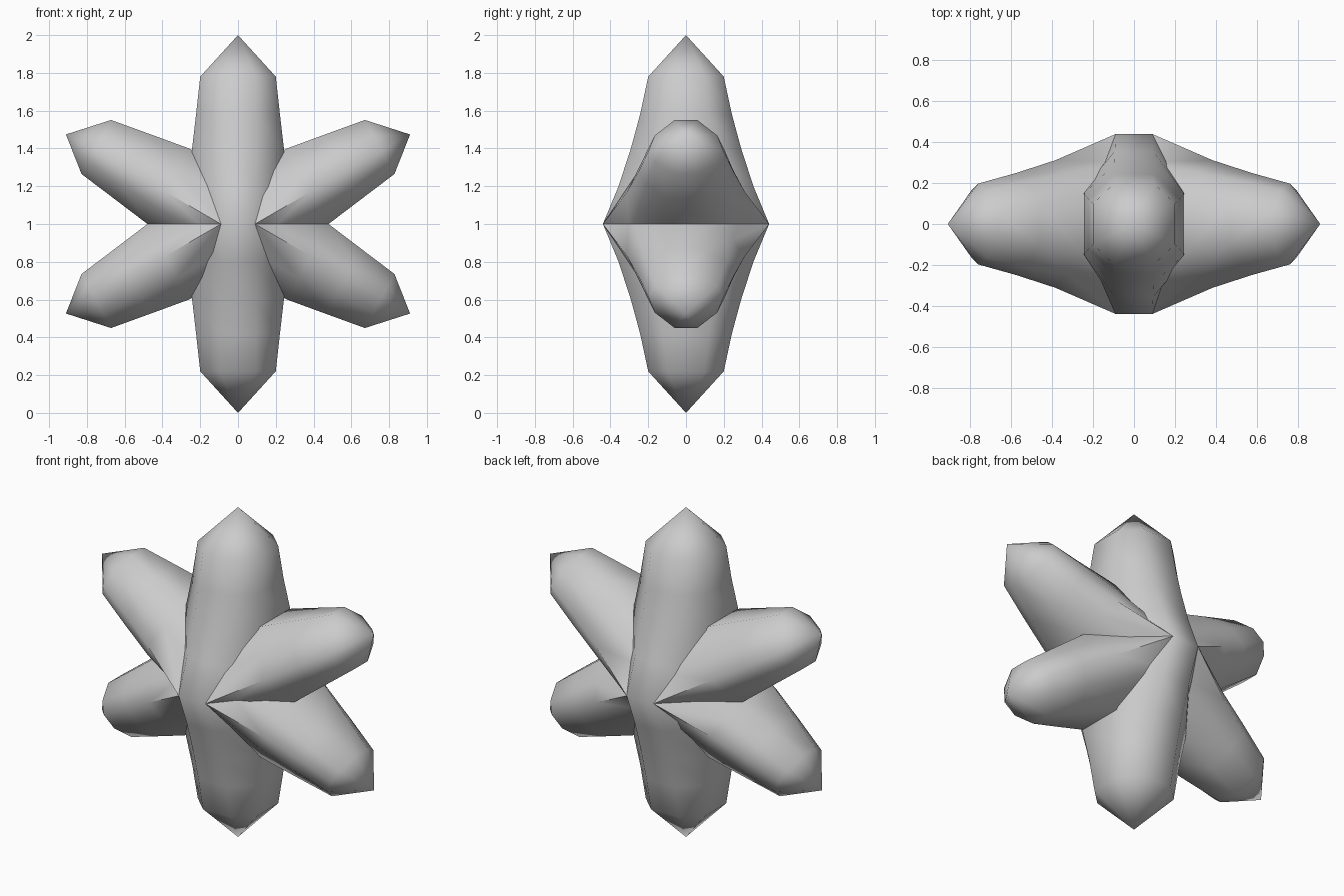
import bpy, bmesh, math
from mathutils import Vector

if "Cube" in bpy.data.objects:
    bpy.data.objects.remove(bpy.data.objects["Cube"])

grey = bpy.data.materials.new("plain grey")
grey.diffuse_color = (0.6, 0.6, 0.6, 1)
grey.use_nodes = True
grey.node_tree.nodes["Principled BSDF"].inputs["Base Color"].default_value = grey.diffuse_color


def loft(name, rings, tip_end, tip_start=None):
    """Skin equal-sized rings, closing ends with a point or a cap."""
    bm = bmesh.new()
    vr = [[bm.verts.new(p) for p in r] for r in rings]
    n = len(vr[0])
    for a, b in zip(vr, vr[1:]):
        for i in range(n):
            j = (i + 1) % n
            bm.faces.new((a[i], a[j], b[j], b[i]))

    def point(ring, p):
        t = bm.verts.new(p)
        for i in range(n):
            bm.faces.new((ring[i], ring[(i + 1) % n], t))
    point(vr[-1], tip_end)
    if tip_start:
        point(vr[0], tip_start)
    else:
        bm.faces.new(vr[0])
    bmesh.ops.recalc_face_normals(bm, faces=bm.faces)
    me = bpy.data.meshes.new(name)
    bm.to_mesh(me)
    bm.free()
    me.materials.append(grey)
    ob = bpy.data.objects.new(name, me)
    bpy.context.collection.objects.link(ob)
    bpy.ops.object.select_all(action='DESELECT')
    ob.select_set(True)
    bpy.context.view_layer.objects.active = ob
    bpy.ops.object.shade_smooth_by_angle(angle=math.radians(62))
    return ob


# Vertical spindle: octagons (height from middle, half x, half y, front flat, side flat)
half = [(0.78, 0.20, 0.20, 0.095, 0.10), (0.58, 0.222, 0.243, 0.095, 0.12),
        (0.40, 0.243, 0.292, 0.095, 0.15), (0.20, 0.25, 0.357, 0.093, 0.17)]
stations = ([(-h, *r) for h, *r in half] + [(0, 0.25, 0.44, 0.09, 0.18)]
            + [(h, *r) for h, *r in reversed(half)])
rings = []
for h, a, b, f, g in stations:
    rings.append([(x, y, 1 + h) for x, y in
                  ((f, b), (a, g), (a, -g), (f, -b), (-f, -b), (-a, -g), (-a, g), (-f, b))])
loft("vertical_spindle", rings, (0, 0, 2), (0, 0, 0))

# Slanted arms: (distance along, upper width, lower width, ridge y, flank y, flat y)
arm = [(0.0, 0.28, 0.17, 0.44, 0.30, 0.16),
       (0.34, 0.262, 0.195, 0.312, 0.25, 0.14),
       (0.56, 0.224, 0.167, 0.25, 0.21, 0.10),
       (0.775, 0.186, 0.14, 0.198, 0.165, 0.06)]
along = Vector((math.cos(math.pi / 6), 0, 0.5))
across = Vector((-0.48, 0, 0.877))
for side, sx in (("right", 1), ("left", -1)):
    for level, sz in (("upper", 1), ("lower", -1)):
        def place(s, n, y):
            p = Vector((0.09, y, 0)) + along * s + across * n
            return (sx * p.x, p.y, 1 + sz * p.z)
        rings = []
        for s, up, lo, ridge, flank, flat in arm:
            profile = [(up, flat), (up * 0.5, flank), (0, ridge), (-lo * 0.5, flank), (-lo, flat)]
            loop = profile + [(n, -y) for n, y in reversed(profile)]
            rings.append([place(s, n, y) for n, y in loop])
        loft(f"{level}_{side}_arm", rings, place(0.948, 0, 0))
